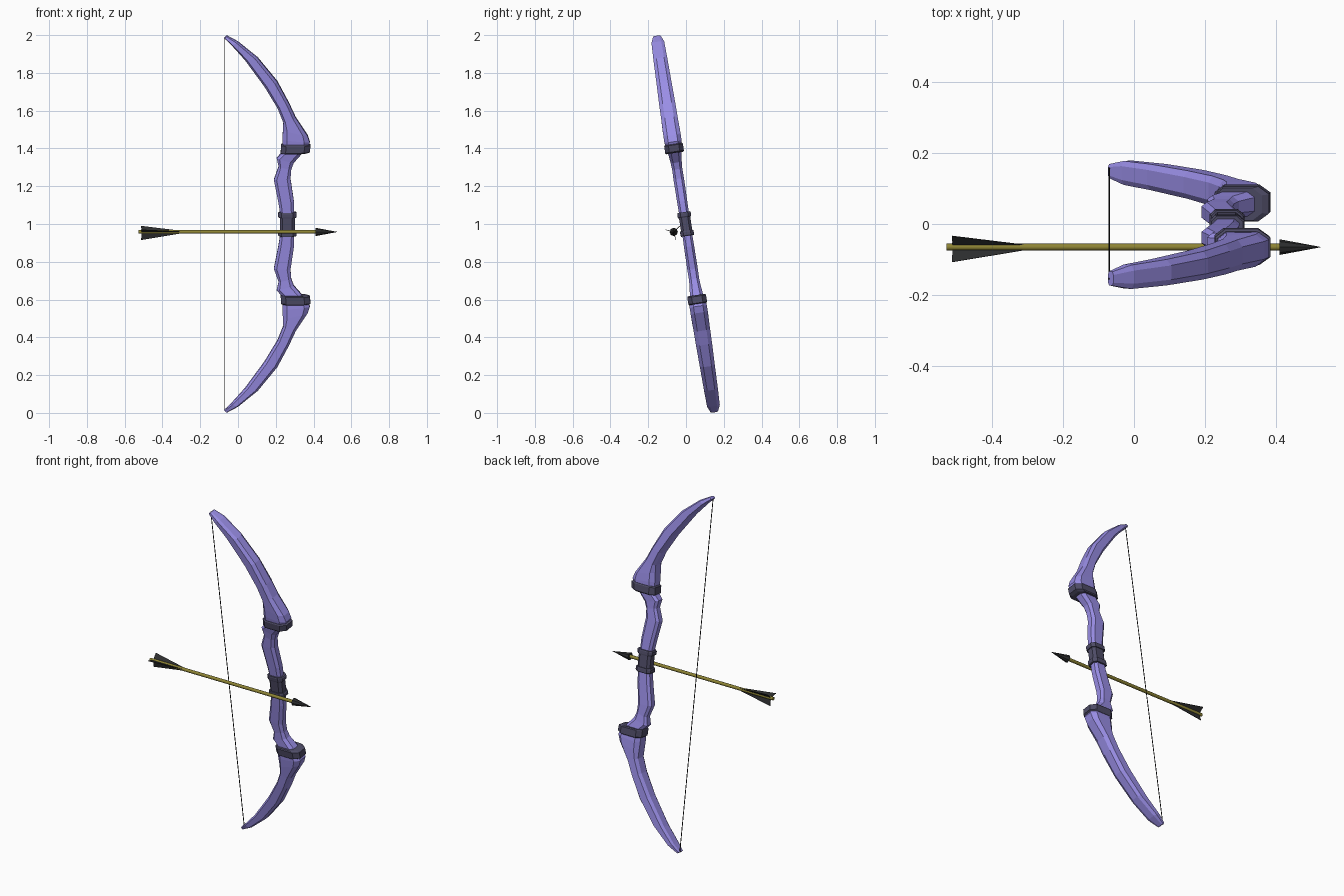
import bpy, bmesh, math
from mathutils import Vector, Matrix

if "Cube" in bpy.data.objects:
    bpy.data.objects.remove(bpy.data.objects["Cube"])

TILT = math.atan(0.153)
COS = math.cos(TILT)


def material(name, rgb):
    m = bpy.data.materials.new(name)
    m.diffuse_color = (*rgb, 1)
    m.use_nodes = True
    m.node_tree.nodes["Principled BSDF"].inputs["Base Color"].default_value = m.diffuse_color
    return m


PURPLE = material("purple", (0.32, 0.27, 0.79))
SLATE = material("dark slate purple", (0.078, 0.073, 0.136))
OLIVE = material("olive wood", (0.27, 0.23, 0.035))
CHARCOAL = material("charcoal", (0.026, 0.027, 0.028))
BLACK = material("string black", (0.012, 0.012, 0.013))


def finish(name, bm, mat):
    bmesh.ops.recalc_face_normals(bm, faces=bm.faces)
    me = bpy.data.meshes.new(name)
    bm.to_mesh(me)
    bm.free()
    me.materials.append(mat)
    ob = bpy.data.objects.new(name, me)
    bpy.context.collection.objects.link(ob)
    return ob


def bow_part(name, sections, mat, mirror=True):
    """Loft chamfered sections (inner x, z, outer x, z, half depth) along the bow."""
    bm = bmesh.new()
    rings = []
    for ax, az, bx, bz, h in sections:
        a = Vector((ax, 0, (az - 1) / COS))
        b = Vector((bx, 0, (bz - 1) / COS))
        ring = []
        for t, d in ((0, -.58), (.17, -1), (.8, -1), (1, -.55),
                     (1, .55), (.8, 1), (.17, 1), (0, .58)):
            p = a.lerp(b, t)
            p.y = d * h
            ring.append(bm.verts.new(p))
        rings.append(ring)
    for r, s in zip(rings, rings[1:]):
        for i in range(8):
            j = (i + 1) % 8
            bm.faces.new((r[i], r[j], s[j], s[i]))
    bm.faces.new(rings[0])
    bm.faces.new(rings[-1])
    ob = finish(name, bm, mat)
    ob.location = (0, -.002, 1)
    ob.rotation_euler = (TILT, 0, 0)
    if mirror:
        mod = ob.modifiers.new("mirror", 'MIRROR')
        mod.use_axis = (False, False, True)
        mod.use_mirror_merge = False
    return ob


# Curved limbs, tapering to the tips
bow_part("limbs", [
    (.237, 1.40, .365, 1.40, .043),
    (.235, 1.45, .380, 1.435, .046),
    (.238, 1.50, .368, 1.47, .046),
    (.240, 1.54, .305, 1.565, .044),
    (.210, 1.615, .270, 1.64, .043),
    (.140, 1.73, .208, 1.755, .040),
    (.037, 1.87, .105, 1.88, .037),
    (-.035, 1.95, .000, 1.965, .034),
    (-.073, 1.985, -.058, 1.997, .020),
], PURPLE)

# Dark cuffs at the limb roots
bow_part("limb_cuffs", [
    (.228, 1.376, .360, 1.376, .046),
    (.226, 1.380, .380, 1.383, .050),
    (.228, 1.418, .384, 1.418, .050),
    (.235, 1.424, .372, 1.424, .046),
], SLATE)

# Crooked riser between grip and cuffs
bow_part("riser", [
    (.226, 1.04, .298, 1.04, .026),
    (.213, 1.12, .296, 1.12, .027),
    (.190, 1.235, .278, 1.24, .028),
    (.215, 1.305, .282, 1.29, .027),
    (.205, 1.35, .295, 1.325, .030),
    (.236, 1.382, .345, 1.382, .036),
], PURPLE)

# Grip core and its two end bands
bow_part("grip", [
    (.222, .95, .302, .95, .030),
    (.222, 1.05, .302, 1.05, .030),
], SLATE, mirror=False)
bow_part("grip_bands", [
    (.218, 1.035, .307, 1.035, .035),
    (.213, 1.041, .311, 1.041, .036),
    (.213, 1.057, .311, 1.057, .036),
    (.218, 1.063, .307, 1.063, .034),
], SLATE)


def cone(name, mat, r1, r2, start, end, sides):
    """Cylinder or cone running between two points."""
    a, b = Vector(start), Vector(end)
    rot = (b - a).to_track_quat('Z', 'Y').to_matrix().to_4x4()
    bm = bmesh.new()
    bmesh.ops.create_cone(bm, cap_ends=True, segments=sides, radius1=r1, radius2=r2,
                          depth=(b - a).length,
                          matrix=Matrix.Translation((a + b) / 2) @ rot)
    return finish(name, bm, mat)


def smooth(ob):
    bpy.ops.object.select_all(action='DESELECT')
    ob.select_set(True)
    bpy.context.view_layer.objects.active = ob
    bpy.ops.object.shade_smooth_by_angle(angle=math.radians(50))


# Bowstring
cone("bowstring", BLACK, .0022, .0022, (-.07, .158, .012), (-.07, -.154, 1.988), 6)

# Arrow
AY, AZ = -.065, .958
smooth(cone("arrow_shaft", OLIVE, .0095, .0095, (-.528, AY, AZ), (.42, AY, AZ), 12))
cone("arrow_head", CHARCOAL, .022, 0, (.41, AY, AZ), (.528, AY, AZ), 8)

# Three tapered feathers around the shaft
for n, angle in enumerate((45, 165, 285)):
    bm = bmesh.new()
    sides = [[bm.verts.new((x, t, r)) for x, r in
              ((-.51, 0), (-.513, .044), (-.31, .009), (-.31, 0))]
             for t in (-.0015, .0015)]
    for s in sides:
        bm.faces.new(s)
    for i in range(4):
        j = (i + 1) % 4
        bm.faces.new((sides[0][i], sides[0][j], sides[1][j], sides[1][i]))
    feather = finish(f"feather_{n + 1}", bm, CHARCOAL)
    feather.location = (0, AY, AZ)
    feather.rotation_euler = (math.radians(angle - 90), 0, 0)
